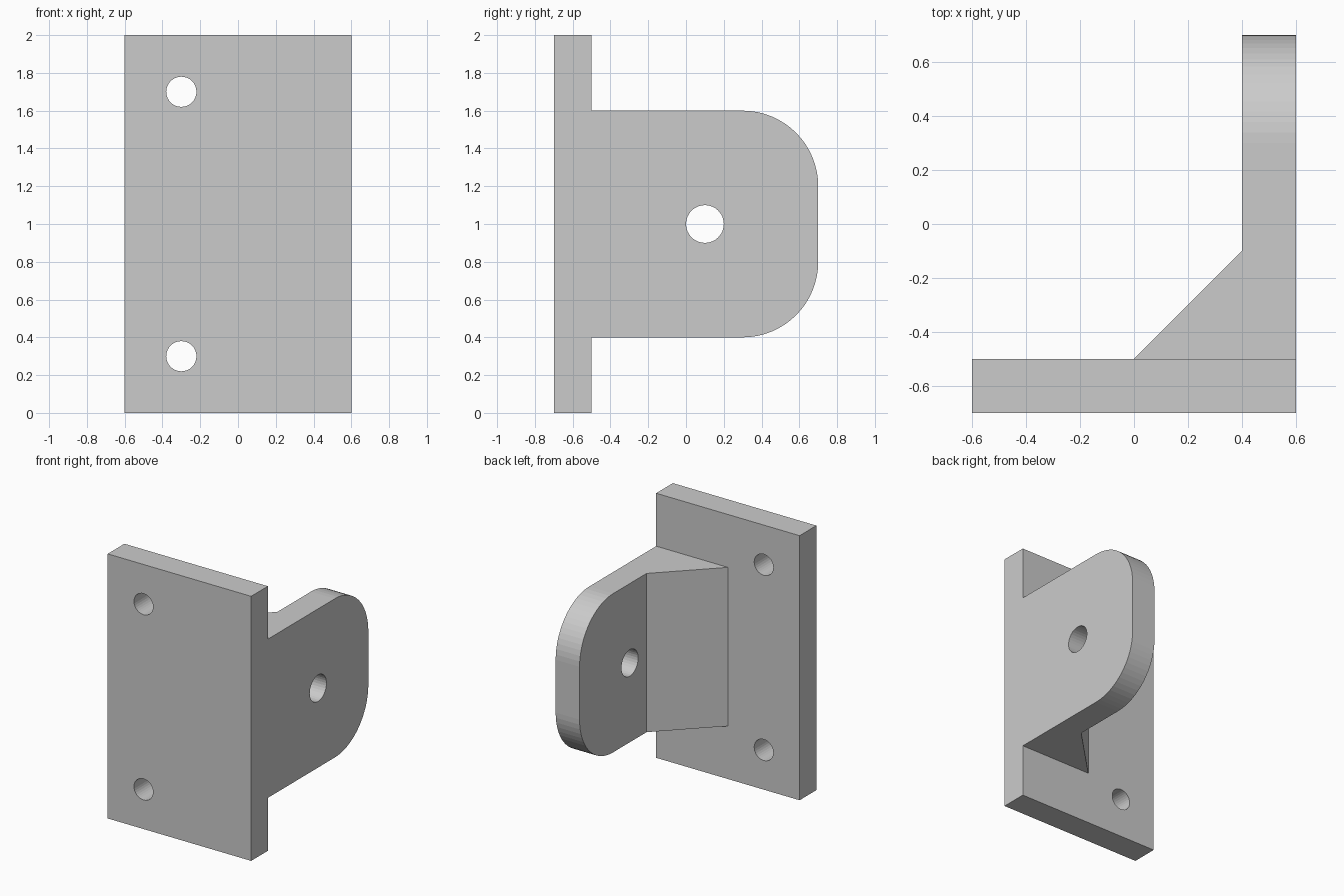
import bpy, bmesh
from math import radians

if "Cube" in bpy.data.objects:
    bpy.data.objects.remove(bpy.data.objects["Cube"])


def prism(name, outline, z0, z1, round_y=None, radius=0.0):
    """Extrude an xy outline upward; optionally round the edges lying at y = round_y."""
    bm = bmesh.new()
    face = bm.faces.new([bm.verts.new((x, y, z0)) for x, y in outline])
    top = bmesh.ops.extrude_face_region(bm, geom=[face])["geom"]
    bmesh.ops.translate(bm, vec=(0, 0, z1 - z0),
                        verts=[v for v in top if isinstance(v, bmesh.types.BMVert)])
    if round_y is not None:
        edges = [e for e in bm.edges
                 if all(abs(v.co.y - round_y) < 1e-5 for v in e.verts)
                 and abs(e.verts[0].co.z - e.verts[1].co.z) < 1e-5]
        bmesh.ops.bevel(bm, geom=edges, offset=radius, offset_type='OFFSET',
                        segments=16, profile=0.5, affect='EDGES')
    bmesh.ops.recalc_face_normals(bm, faces=bm.faces)
    mesh = bpy.data.meshes.new(name)
    bm.to_mesh(mesh)
    bm.free()
    obj = bpy.data.objects.new(name, mesh)
    bpy.context.collection.objects.link(obj)
    return obj


def combine(target, tool, operation):
    """Apply a boolean and discard the tool object."""
    mod = target.modifiers.new(operation.lower(), 'BOOLEAN')
    mod.operation = operation
    mod.solver = 'EXACT'
    mod.object = tool
    bpy.context.view_layer.objects.active = target
    bpy.ops.object.modifier_apply(modifier=mod.name)
    bpy.data.objects.remove(tool)


def drill(target, center, radius, rotation):
    bpy.ops.mesh.primitive_cylinder_add(vertices=32, radius=radius, depth=0.5,
                                        location=center, rotation=rotation)
    cutter = bpy.context.object
    cutter.name = "hole_cutter"
    cutter.hide_render = True
    combine(target, cutter, 'DIFFERENCE')


# Mounting plate
bracket = prism("mounting_bracket",
                [(-0.6, -0.7), (0.6, -0.7), (0.6, -0.5), (-0.6, -0.5)], 0, 2)

# Rounded flange with its triangular gusset, rooted inside the plate
flange = prism("flange",
               [(0, -0.6), (0.6, -0.6), (0.6, 0.7), (0.4, 0.7), (0.4, -0.1), (0, -0.5)],
               0.4, 1.6, round_y=0.7, radius=0.4)
combine(bracket, flange, 'UNION')

# Screw holes through the plate
for z in (0.3, 1.7):
    drill(bracket, (-0.3, -0.6, z), 0.08, (radians(90), 0, 0))

# Pivot hole through the flange
drill(bracket, (0.5, 0.1, 1.0), 0.1, (0, radians(90), 0))
